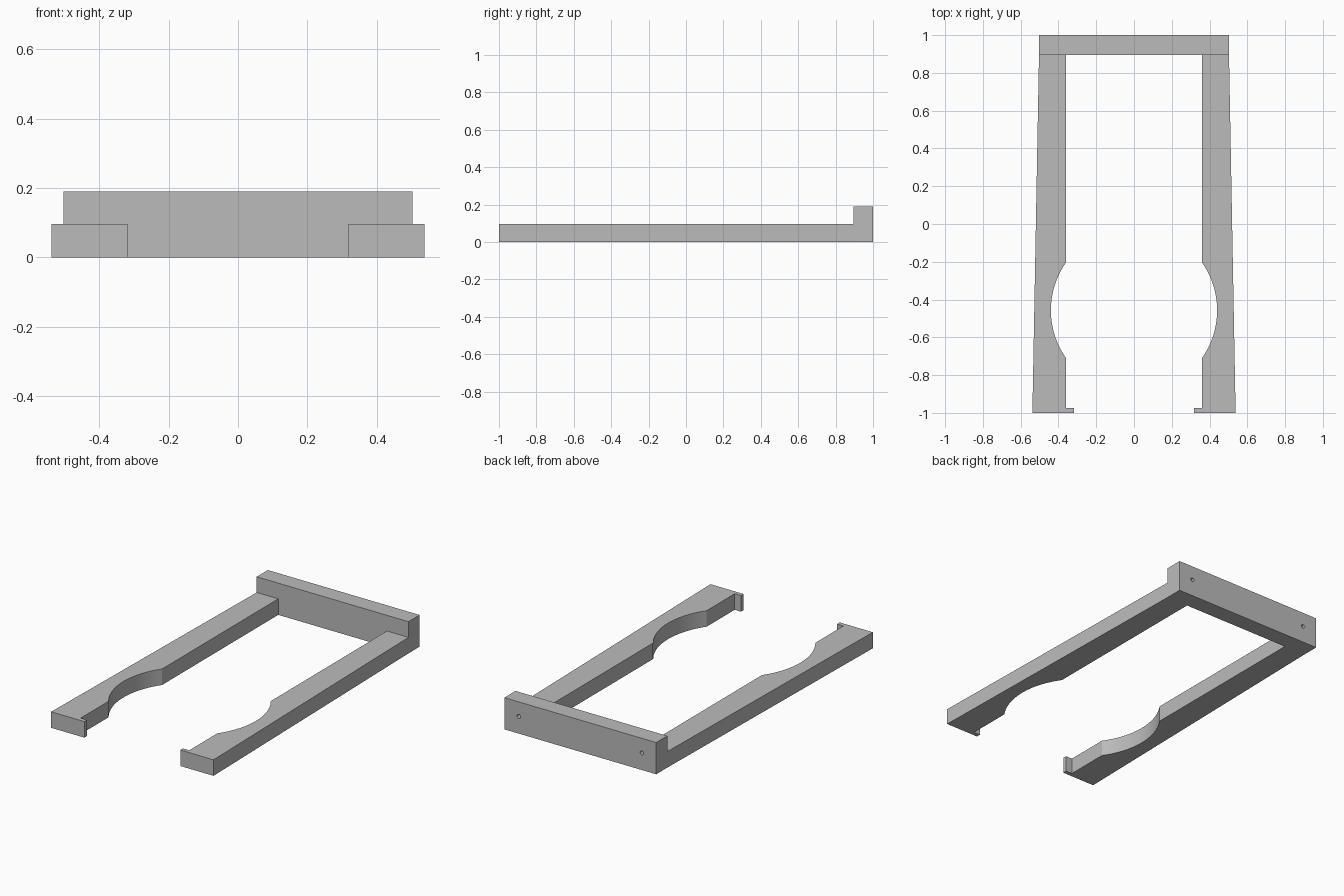
import bpy
import bmesh
from math import asin, cos, sin
from mathutils import Matrix

cube = bpy.data.objects.get("Cube")
if cube:
    bpy.data.objects.remove(cube, do_unlink=True)

GREY = (0.5, 0.5, 0.5, 1)
mat = bpy.data.materials.new("plain grey")
mat.use_nodes = True
mat.diffuse_color = GREY
mat.node_tree.nodes["Principled BSDF"].inputs["Base Color"].default_value = GREY

RAIL_TOP, BAR_TOP = 0.096, 0.19
BAR_FRONT, BAR_HALF = 0.895, 0.503
INNER, FRONT_OUTER = 0.36, 0.538
LIP_X, LIP_Y = 0.318, -0.975


def add_object(name, bm):
    bmesh.ops.recalc_face_normals(bm, faces=bm.faces)
    mesh = bpy.data.meshes.new(name)
    bm.to_mesh(mesh)
    bm.free()
    mesh.materials.append(mat)
    obj = bpy.data.objects.new(name, mesh)
    bpy.context.collection.objects.link(obj)
    return obj


def prism(name, outline, height):
    """Extrude a plan outline upward from the ground."""
    bm = bmesh.new()
    face = bm.faces.new([bm.verts.new((x, y, 0)) for x, y in outline])
    top = bmesh.ops.extrude_face_region(bm, geom=[face])["geom"]
    verts = [v for v in top if isinstance(v, bmesh.types.BMVert)]
    bmesh.ops.translate(bm, verts=verts, vec=(0, 0, height))
    return add_object(name, bm)


# Scooped recess: arc of a circle centred between the rails
RADIUS, ARC_Y, STEPS = 0.44, -0.457, 32
half = asin((RADIUS**2 - INNER**2) ** 0.5 / RADIUS)
angles = [half - 2 * half * i / STEPS for i in range(STEPS + 1)]
scoop = [(RADIUS * cos(a), ARC_Y + RADIUS * sin(a)) for a in angles]

# Tapered side rails with a small inward lip at the front
outline = [(FRONT_OUTER, -1), (BAR_HALF, BAR_FRONT), (INNER, BAR_FRONT)]
outline += scoop + [(INNER, LIP_Y), (LIP_X, LIP_Y), (LIP_X, -1)]
for name, side in (("left_rail", 1), ("right_rail", -1)):
    rail = prism(name, [(side * x, y) for x, y in outline], RAIL_TOP)
    rail.data.shade_smooth()
    bpy.ops.object.select_all(action="DESELECT")
    rail.select_set(True)
    bpy.context.view_layer.objects.active = rail
    bpy.ops.object.shade_smooth_by_angle(angle=0.3)

# Taller back bar
bar = prism("back_bar", [(-BAR_HALF, BAR_FRONT), (BAR_HALF, BAR_FRONT),
                         (BAR_HALF, 1), (-BAR_HALF, 1)], BAR_TOP)

# Small blind screw holes in the rear of the bar
bm = bmesh.new()
for side in (-1, 1):
    place = Matrix.Translation((side * 0.408, 1, 0.103)) @ Matrix.Rotation(1.570796, 4, "X")
    bmesh.ops.create_cone(bm, cap_ends=True, segments=20, radius1=0.012,
                          radius2=0.012, depth=0.14, matrix=place)
cutter = add_object("screw_hole_cutter", bm)
cutter.hide_render = True
cutter.hide_set(True)
cut = bar.modifiers.new("screw_holes", "BOOLEAN")
cut.operation = "DIFFERENCE"
cut.solver = "EXACT"
cut.object = cutter
